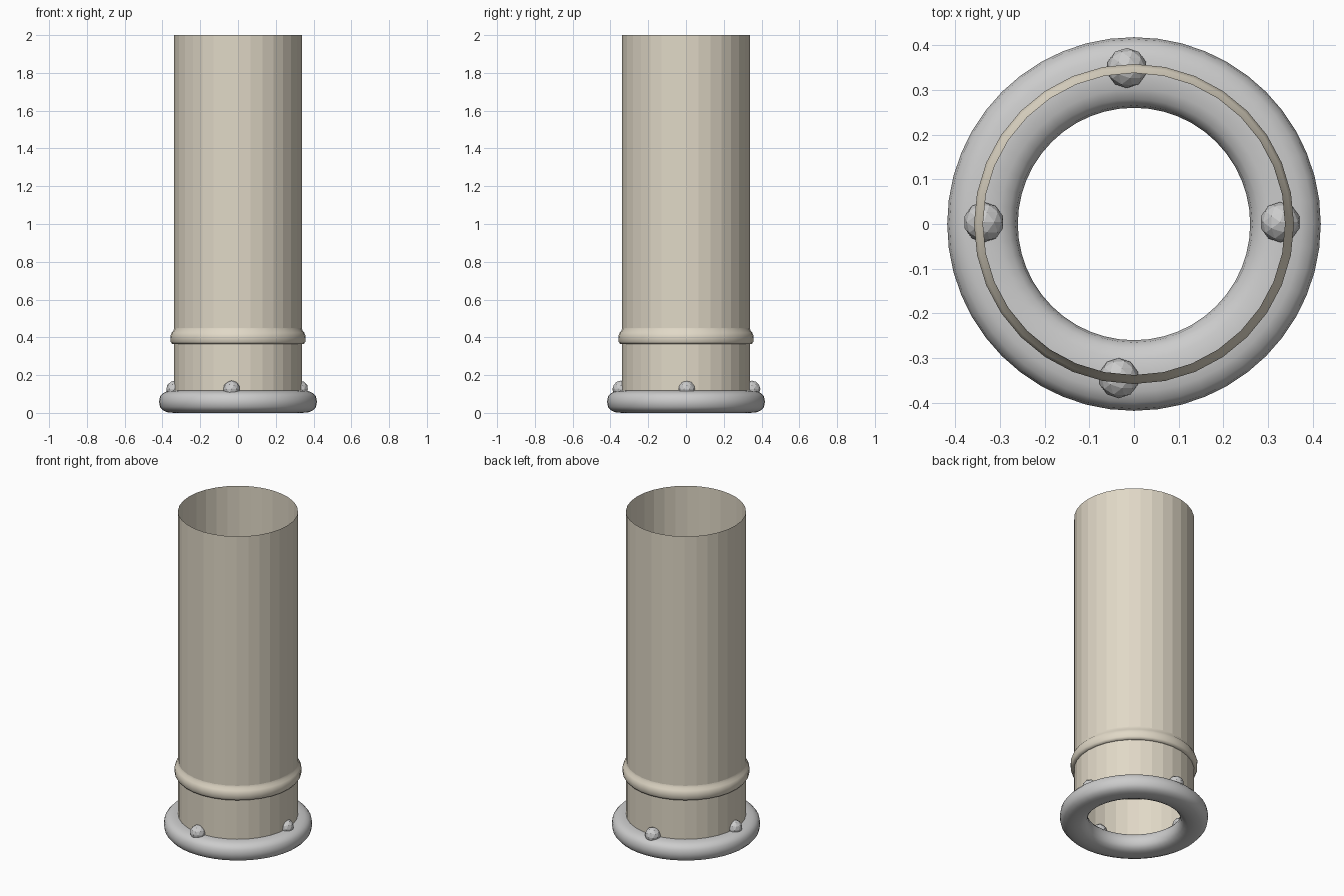
import bpy, bmesh, math
from mathutils import Matrix

if "Cube" in bpy.data.objects:
    bpy.data.objects.remove(bpy.data.objects["Cube"])


def lathe(name, profile, sides, closed=False, smooth=lambda z: True):
    """Revolve (radius, z) points around the z axis."""
    bm = bmesh.new()
    rings = []
    for r, z in profile:
        rings.append([bm.verts.new((r * math.cos(2 * math.pi * k / sides),
                                    r * math.sin(2 * math.pi * k / sides), z))
                      for k in range(sides)])
    pairs = list(zip(rings, rings[1:]))
    if closed:
        pairs.append((rings[-1], rings[0]))
    for a, b in pairs:
        for k in range(sides):
            n = (k + 1) % sides
            f = bm.faces.new((a[k], a[n], b[n], b[k]))
            f.smooth = smooth(f.calc_center_median().z)
    return finish(name, bm)


def finish(name, bm):
    mesh = bpy.data.meshes.new(name)
    bm.to_mesh(mesh)
    bm.free()
    obj = bpy.data.objects.new(name, mesh)
    bpy.context.collection.objects.link(obj)
    return obj


# Open pipe wall with a raised band near the bottom
beige = bpy.data.materials.new("beige_paint")
beige.diffuse_color = (0.75, 0.69, 0.57, 1)
beige.use_nodes = True
beige.node_tree.nodes["Principled BSDF"].inputs["Base Color"].default_value = beige.diffuse_color
pipe = lathe("pipe", [(0.338, 0.06), (0.338, 0.365), (0.349, 0.365),
                      (0.357, 0.377), (0.358, 0.407), (0.351, 0.425),
                      (0.341, 0.437), (0.338, 0.45), (0.338, 2.0)],
             32, smooth=lambda z: 0.365 < z < 0.45)
pipe.data.materials.append(beige)


# Rounded flange ring at the base
def squircle(t, e=0.8):
    c, s = math.cos(t), math.sin(t)
    return (0.339 + 0.079 * math.copysign(abs(c) ** e, c),
            0.059 + 0.059 * math.copysign(abs(s) ** e, s))


lathe("flange", [squircle(2 * math.pi * (i + 0.0) / 16) for i in range(16)],
      48, closed=True)

# Faceted bolt heads, slightly unevenly placed around the flange
bolts = [(-0.034, -0.345), (0.327, 0.004), (-0.016, 0.349), (-0.336, 0.004)]
for i, (x, y) in enumerate(bolts):
    bm = bmesh.new()
    bmesh.ops.create_icosphere(bm, subdivisions=2, radius=0.045,
                               matrix=Matrix.Translation((x, y, 0.126)))
    finish(f"bolt_{i + 1}", bm)
